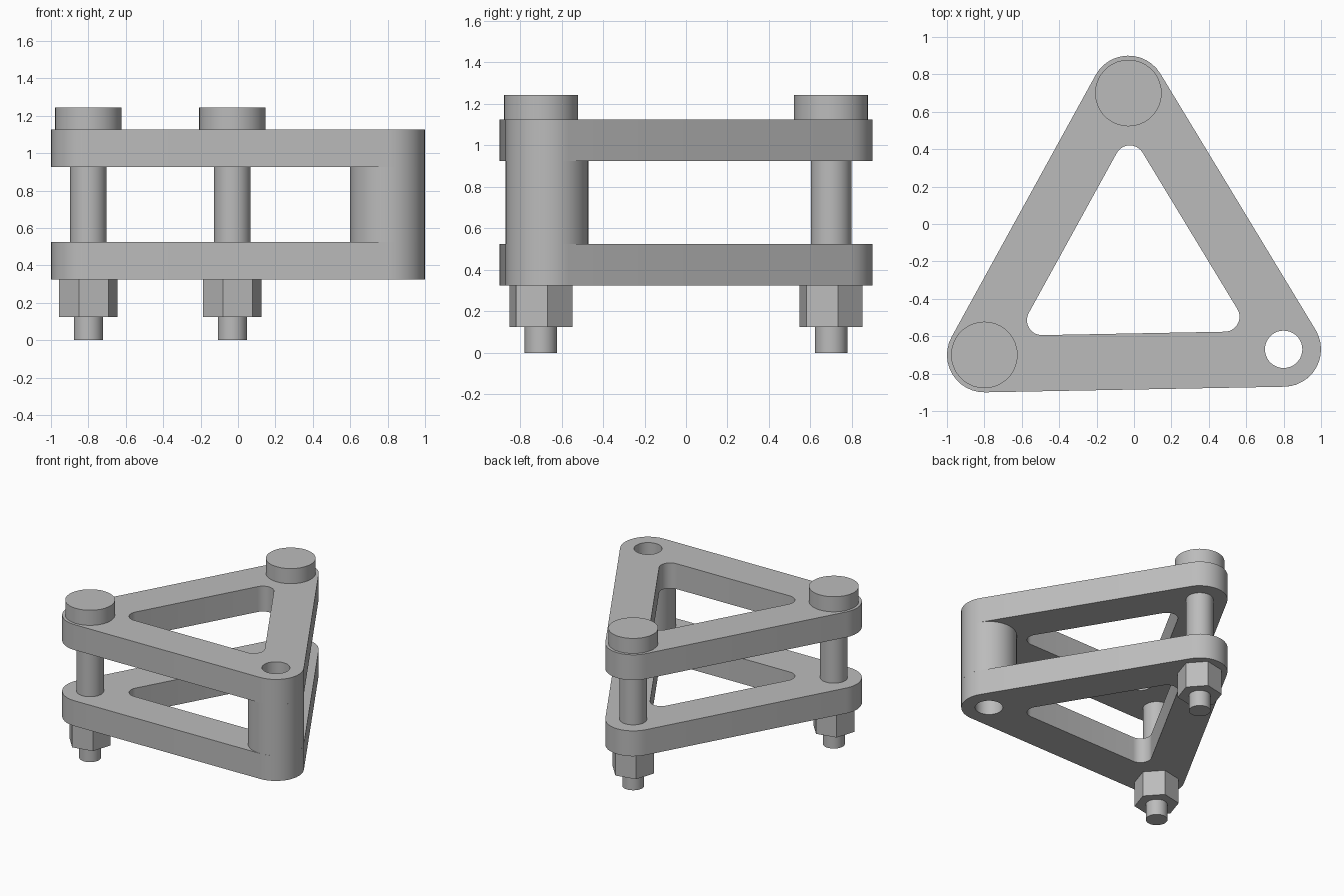
import bpy
import bmesh
from math import cos, sin, pi, radians
from mathutils import Vector

cube = bpy.data.objects.get("Cube")
if cube:
    bpy.data.objects.remove(cube, do_unlink=True)

grey = bpy.data.materials.new("plain grey")
grey.use_nodes = True
grey.diffuse_color = (0.5, 0.5, 0.5, 1)
grey.node_tree.nodes["Principled BSDF"].inputs["Base Color"].default_value = (0.5, 0.5, 0.5, 1)

# Pivot points, counter-clockwise: left bolt, bored corner, back bolt
CORNERS = [Vector((-0.8, -0.7)), Vector((0.8, -0.67)), Vector((-0.03, 0.7))]
BORE = CORNERS[1]
BORE_R, CORNER_R = 0.1, 0.2


def finish(obj):
    obj.data.materials.clear()
    obj.data.materials.append(grey)
    bpy.ops.object.select_all(action="DESELECT")
    obj.select_set(True)
    bpy.context.view_layer.objects.active = obj
    bpy.ops.object.shade_smooth_by_angle(angle=radians(35))


def circle(centre, r, n=36):
    return [centre + r * Vector((cos(2 * pi * i / n), sin(2 * pi * i / n))) for i in range(n)]


def inset_corners(d):
    """Corner triangle shrunk toward its incentre so each edge moves in by d."""
    a, b, c = CORNERS
    la, lb, lc = (b - c).length, (c - a).length, (a - b).length
    incentre = (a * la + b * lb + c * lc) / (la + lb + lc)
    radius = abs((b - a).cross(c - a)) / (la + lb + lc)
    return [incentre + (p - incentre) * (1 - d / radius) for p in CORNERS]


def rounded_triangle(centres, r, steps=12):
    pts = []
    for i, p in enumerate(centres):
        before = p - centres[i - 1]
        after = centres[(i + 1) % 3] - p
        start = Vector((before.y, -before.x)).normalized()
        end = Vector((after.y, -after.x)).normalized()
        turn = start.angle(end)
        for k in range(steps + 1):
            t = turn * k / steps
            pts.append(p + r * Vector((start.x * cos(t) - start.y * sin(t),
                                       start.x * sin(t) + start.y * cos(t))))
    return pts


def extruded(name, loops, z0, z1, fill="BOTH"):
    """Flat outline with holes, raised from z0 to z1."""
    curve = bpy.data.curves.new(name, "CURVE")
    curve.dimensions = "2D"
    curve.fill_mode = fill
    curve.extrude = (z1 - z0) / 2
    for loop in loops:
        spline = curve.splines.new("POLY")
        spline.points.add(len(loop) - 1)
        for point, p in zip(spline.points, loop):
            point.co = (p.x, p.y, 0, 1)
        spline.use_cyclic_u = True
    obj = bpy.data.objects.new(name, curve)
    bpy.context.collection.objects.link(obj)
    bpy.ops.object.select_all(action="DESELECT")
    obj.select_set(True)
    bpy.context.view_layer.objects.active = obj
    bpy.ops.object.convert(target="MESH")
    obj = bpy.context.view_layer.objects.active
    bm = bmesh.new()
    bm.from_mesh(obj.data)
    bmesh.ops.translate(bm, verts=bm.verts, vec=(0, 0, (z0 + z1) / 2))
    bmesh.ops.remove_doubles(bm, verts=bm.verts, dist=0.0001)
    bmesh.ops.recalc_face_normals(bm, faces=bm.faces)
    bm.to_mesh(obj.data)
    bm.free()
    finish(obj)


def prism(name, centre, r, z0, z1, sides=36, turn=0):
    bpy.ops.mesh.primitive_cylinder_add(
        vertices=sides, radius=r, depth=z1 - z0,
        location=(centre.x, centre.y, (z0 + z1) / 2), rotation=(0, 0, radians(turn)))
    obj = bpy.context.object
    obj.name = name
    finish(obj)


# Two triangular frames with a window and a bored corner
plate = [rounded_triangle(CORNERS, CORNER_R),
         rounded_triangle(inset_corners(0.18), 0.08),
         circle(BORE, BORE_R)]
extruded("lower_plate", plate, 0.325, 0.525)
extruded("upper_plate", plate, 0.925, 1.125)

# Hollow spacer joining the bored corners
extruded("spacer_sleeve", [circle(BORE, CORNER_R), circle(BORE, BORE_R)], 0.525, 0.925)

# Bolts; a cylinder's first vertex lies on +y, so the nut turns back from there
for side, p in (("left_corner", CORNERS[0]), ("back_corner", CORNERS[2])):
    prism(side + "_bolt_head", p, 0.178, 1.125, 1.244)
    prism(side + "_bolt_shank", p, 0.098, 0.4, 1.13)
    prism(side + "_nut", p, 0.16, 0.125, 0.325, sides=6, turn=12 - 90)
    prism(side + "_bolt_tip", p, 0.078, 0, 0.2)
